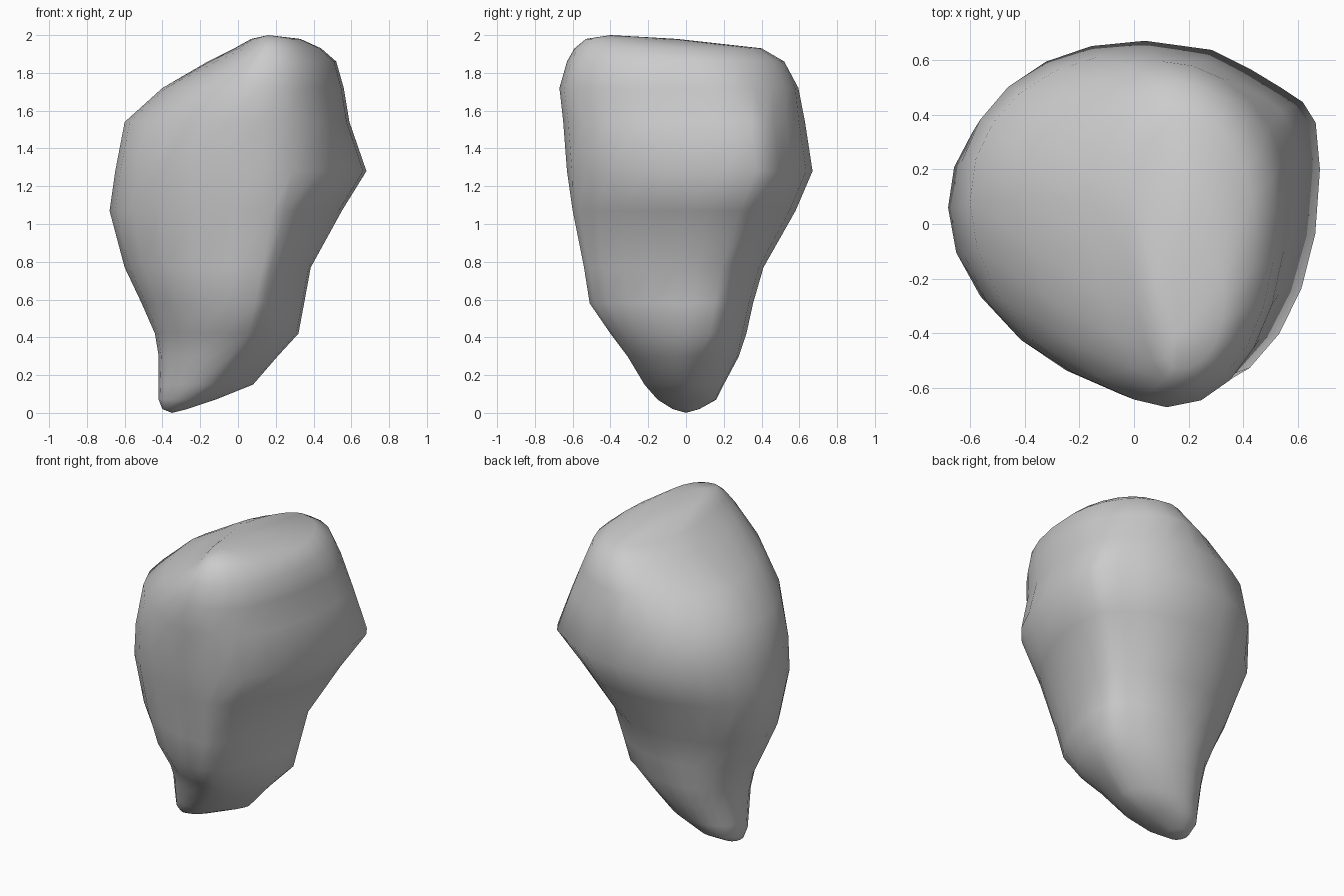
import bpy, bmesh, math

SEG = 6  # points per quarter of a ring

# Level cross-sections: z, left (x, y), front (x, y), right (x, y), back (x, y)
RINGS = [
    (0.02, -0.40, 0.00, -0.34, -0.07, -0.27, 0.00, -0.34, 0.07),
    (0.07, -0.42, 0.01, -0.25, -0.15, -0.12, 0.00, -0.28, 0.16),
    (0.15, -0.42, 0.02, -0.16, -0.22, 0.08, 0.00, -0.22, 0.20),
    (0.30, -0.42, 0.02, -0.04, -0.31, 0.21, 0.00, -0.15, 0.28),
    (0.42, -0.44, 0.02, 0.05, -0.40, 0.32, 0.02, -0.12, 0.32),
    (0.58, -0.51, 0.02, 0.09, -0.51, 0.35, 0.04, -0.08, 0.355),
    (0.77, -0.60, 0.02, 0.13, -0.54, 0.385, 0.06, -0.03, 0.41),
    (1.07, -0.68, 0.06, 0.18, -0.60, 0.55, 0.12, 0.02, 0.58),
    (1.28, -0.65, 0.06, 0.14, -0.63, 0.68, 0.20, 0.04, 0.67),
    (1.54, -0.60, 0.08, 0.12, -0.65, 0.59, 0.18, 0.06, 0.63),
    (1.72, -0.40, 0.10, 0.12, -0.67, 0.56, 0.12, 0.10, 0.595),
    (1.86, -0.16, 0.08, 0.14, -0.63, 0.52, 0.05, 0.15, 0.52),
    (1.93, -0.02, 0.02, 0.15, -0.59, 0.44, 0.00, 0.18, 0.40),
    (1.98, 0.07, -0.26, 0.16, -0.53, 0.33, -0.28, 0.18, -0.05),
]


def quarter(ax, ay, bx, by, p, reverse, dip=0):
    """Rounded corner from side point (ax, ay) to end point (bx, by)."""
    pts = []
    for i in range(SEG):
        t = math.pi / 2 * i / SEG
        if reverse:
            t = math.pi / 2 - t
        c, s = max(math.cos(t), 0) ** (2 / p), max(math.sin(t), 0) ** (2 / p)
        s *= 1 - dip * math.sin(2 * t) ** 2
        pts.append((bx + (ax - bx) * c, ay + (by - ay) * s))
    return pts


def outline(z, lx, ly, fx, fy, rx, ry, bx, by):
    low = z < 1.4
    fr = 1.55 if z < 1.1 else 2.15  # flatter facet low on the front right
    valley = 0.4 < z < 1.6          # shallow valley down the back right
    return (quarter(lx, ly, fx, fy, 1.95 if low else 1.85, False)
            + quarter(rx, ry, fx, fy, fr, True)
            + quarter(rx, ry, bx, by, 2.8 if valley else 1.95, False,
                      0.19 if valley else 0)
            + quarter(lx, ly, bx, by, 2.15 if z < 1.6 else 1.75, True))


# Boulder: loft through the rings, closed by a low tip and a crown point
bm = bmesh.new()
loops = [[bm.verts.new((x, y, r[0])) for x, y in outline(*r)] for r in RINGS]
n = len(loops[0])
tip = bm.verts.new((-0.35, 0, 0))
crown = bm.verts.new((0.16, -0.40, 2.0))
for j in range(n):
    k = (j + 1) % n
    bm.faces.new((tip, loops[0][k], loops[0][j]))
    bm.faces.new((crown, loops[-1][j], loops[-1][k]))
    for lo, hi in zip(loops, loops[1:]):
        bm.faces.new((lo[j], lo[k], hi[k], hi[j]))
bmesh.ops.recalc_face_normals(bm, faces=bm.faces)
for f in bm.faces:
    f.smooth = True

mesh = bpy.data.meshes.new("boulder")
bm.to_mesh(mesh)
bm.free()
bpy.context.collection.objects.link(bpy.data.objects.new("boulder", mesh))
